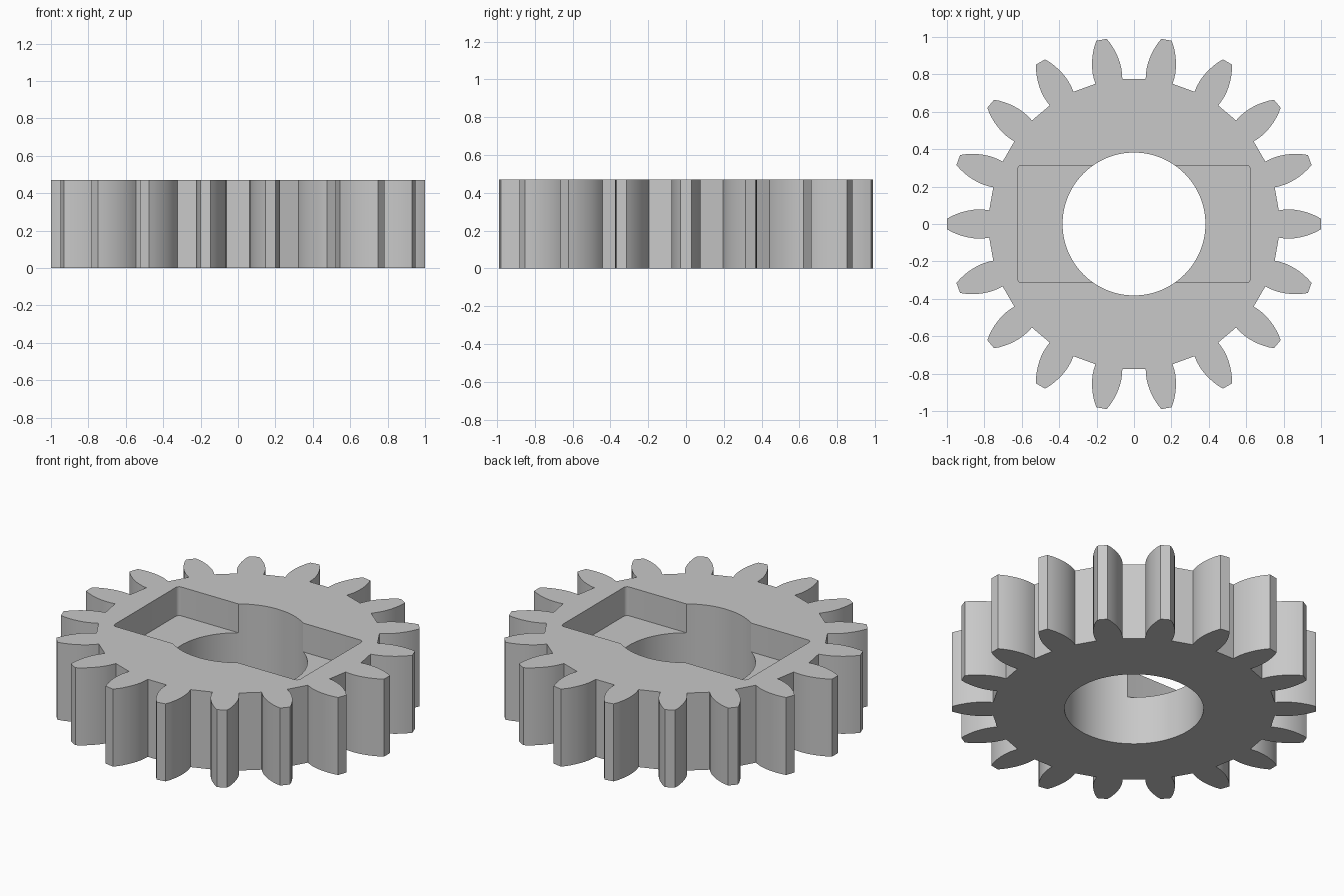
import bpy, bmesh
from math import cos, sin, pi, radians

cube = bpy.data.objects.get("Cube")
if cube:
    bpy.data.objects.remove(cube, do_unlink=True)

TEETH = 18
HEIGHT = 0.47
POCKET_FLOOR = 0.295
BORE_RADIUS = 0.382

grey = bpy.data.materials.new("plain grey")
grey.use_nodes = True
colour = (0.58, 0.58, 0.58, 1)
grey.diffuse_color = colour
grey.node_tree.nodes["Principled BSDF"].inputs["Base Color"].default_value = colour


def prism(name, outline, z0, z1):
    """Extrude a closed counter-clockwise outline from z0 to z1."""
    bm = bmesh.new()
    base = bm.faces.new([bm.verts.new((x, y, z0)) for x, y in outline])
    top = bmesh.ops.extrude_face_region(bm, geom=[base], use_keep_orig=True)
    verts = [g for g in top["geom"] if isinstance(g, bmesh.types.BMVert)]
    bmesh.ops.translate(bm, verts=verts, vec=(0, 0, z1 - z0))
    bmesh.ops.recalc_face_normals(bm, faces=bm.faces)
    mesh = bpy.data.meshes.new(name)
    bm.to_mesh(mesh)
    bm.free()
    mesh.materials.append(grey)
    obj = bpy.data.objects.new(name, mesh)
    bpy.context.collection.objects.link(obj)
    return obj


def arc(cx, cy, r, start, end, steps):
    angles = [start + (end - start) * i / steps for i in range(steps + 1)]
    return [(cx + r * cos(a), cy + r * sin(a)) for a in angles]


# Tooth flank: distance from the axis, half width
flank = [(0.774, 0.073), (0.80, 0.0765), (0.83, 0.0778), (0.86, 0.076),
         (0.89, 0.071), (0.92, 0.0635), (0.95, 0.053), (0.975, 0.042), (1.0, 0.028)]
tooth = [(r, -w) for r, w in flank] + [(r, w) for r, w in reversed(flank)]

# Toothed wheel
outline = []
for i in range(TEETH):
    a = 2 * pi * i / TEETH
    outline += [(x * cos(a) - y * sin(a), x * sin(a) + y * cos(a)) for x, y in tooth]
gear = prism("gear_wheel", outline, 0, HEIGHT)

# Cutters: round bore and rounded rectangular pocket
bore = prism("bore_cutter", arc(0, 0, BORE_RADIUS, 0, 2 * pi, 96)[:-1], -0.2, HEIGHT + 0.2)
px, py, pr = 0.622, 0.314, 0.022
corners = [(1, 1), (-1, 1), (-1, -1), (1, -1)]
rect = []
for i, (sx, sy) in enumerate(corners):
    rect += arc(sx * (px - pr), sy * (py - pr), pr, i * pi / 2, (i + 1) * pi / 2, 5)
pocket = prism("pocket_cutter", rect, POCKET_FLOOR, HEIGHT + 0.2)

# Cut the openings and keep the result as plain mesh
for cutter in (pocket, bore):
    cutter.hide_render = True
    mod = gear.modifiers.new(cutter.name, 'BOOLEAN')
    mod.operation = 'DIFFERENCE'
    mod.solver = 'EXACT'
    mod.object = cutter
bpy.context.view_layer.update()
cut = bpy.data.meshes.new_from_object(gear.evaluated_get(bpy.context.evaluated_depsgraph_get()))
gear.modifiers.clear()
gear.data = cut
for cutter in (pocket, bore):
    bpy.data.objects.remove(cutter, do_unlink=True)

# Smooth flanks and bore, sharp rims
for obj in bpy.context.selected_objects:
    obj.select_set(False)
gear.select_set(True)
bpy.context.view_layer.objects.active = gear
bpy.ops.object.shade_smooth_by_angle(angle=radians(25))
